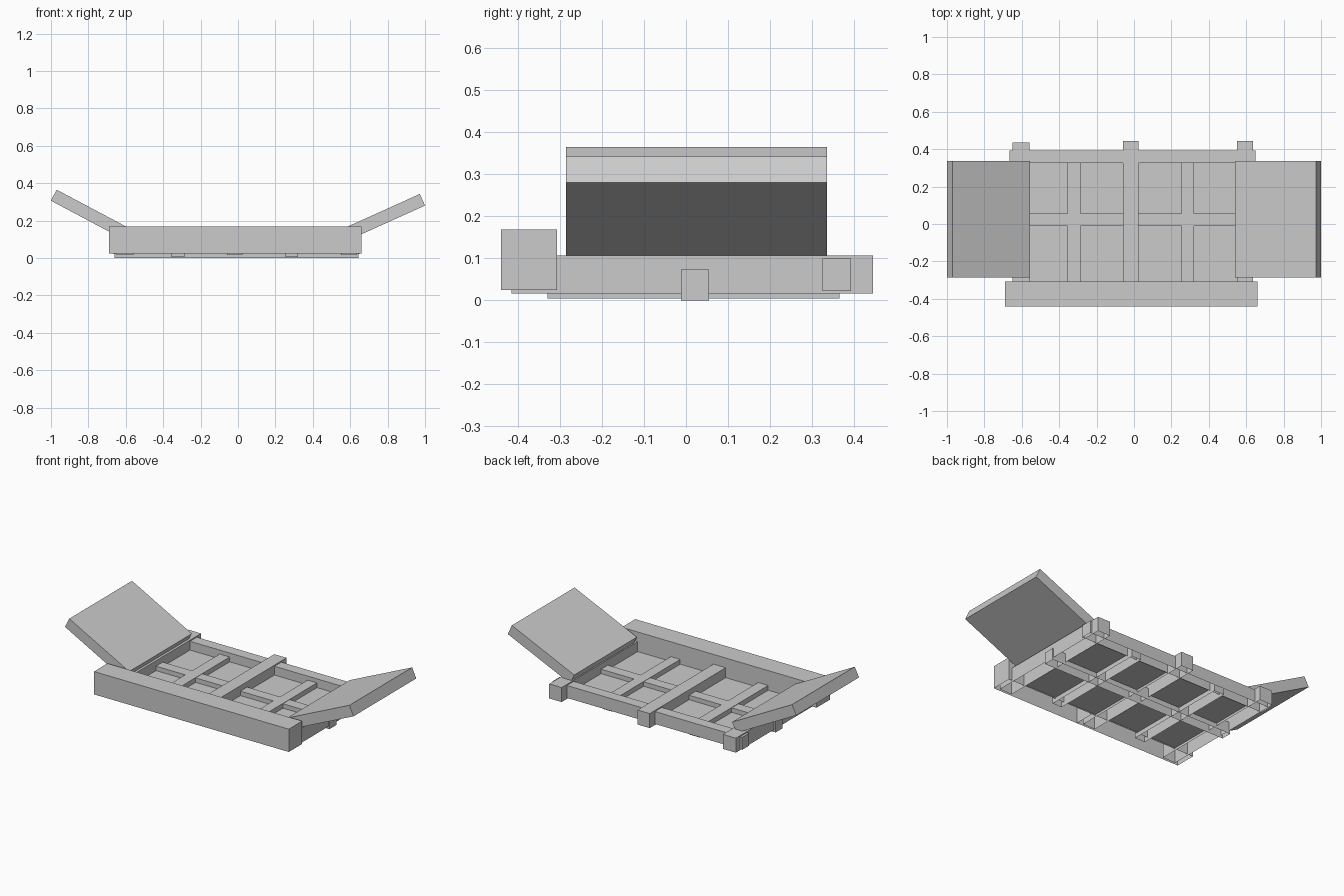
import bpy
import bmesh
from mathutils import Vector

cube = bpy.data.objects.get("Cube")
if cube:
    bpy.data.objects.remove(cube, do_unlink=True)

grey = bpy.data.materials.new("light_grey")
grey.use_nodes = True
grey.diffuse_color = (0.6, 0.6, 0.6, 1)
grey.node_tree.nodes["Principled BSDF"].inputs["Base Color"].default_value = (0.6, 0.6, 0.6, 1)


def finish(name, bm):
    mesh = bpy.data.meshes.new(name)
    bm.to_mesh(mesh)
    bm.free()
    mesh.materials.append(grey)
    obj = bpy.data.objects.new(name, mesh)
    bpy.context.collection.objects.link(obj)
    return obj


def box(name, xs, ys, zs, open_bottom=False):
    """Box from its extents, optionally a channel without a bottom."""
    lo, hi = Vector((xs[0], ys[0], zs[0])), Vector((xs[1], ys[1], zs[1]))
    bm = bmesh.new()
    bmesh.ops.create_cube(bm, size=1)
    for v in bm.verts:
        v.co = (lo + hi) / 2 + v.co * (hi - lo)
    bm.normal_update()
    if open_bottom:
        under = [f for f in bm.faces if f.normal.z < -0.9]
        bmesh.ops.delete(bm, geom=under, context="FACES_ONLY")
    return finish(name, bm)


def flap(name, profile, y0, y1):
    """Extrude a profile in the xz plane along y."""
    bm = bmesh.new()
    face = bm.faces.new([bm.verts.new((x, y0, z)) for x, z in profile])
    ext = bmesh.ops.extrude_face_region(bm, geom=[face])
    for v in ext["geom"]:
        if isinstance(v, bmesh.types.BMVert):
            v.co.y = y1
    bmesh.ops.recalc_face_normals(bm, faces=bm.faces)
    return finish(name, bm)


# Tall front beam in two halves, and the lower back beam
FRONT_Y, FRONT_Z = (-0.44, -0.307), (0.025, 0.168)
box("front_beam_right", (-0.69, 0.05), FRONT_Y, FRONT_Z, True)
box("front_beam_left", (0.05, 0.66), FRONT_Y, FRONT_Z, True)
box("back_beam", (-0.665, 0.65), (0.325, 0.393), (0.022, 0.1), True)

# Beams running front to back, with ends sticking out behind
for name, xs, y_end in (("right_beam", (-0.65, -0.56), 0.435),
                        ("centre_beam", (-0.06, 0.025), 0.445),
                        ("left_beam", (0.55, 0.637), 0.445)):
    box(name, xs, (-0.415, y_end), (0.016, 0.107), True)

# Lower slats crossing the bed
SLAT_X = ((-0.355, -0.285), (0.255, 0.32))
SLAT_Y = (-0.012, 0.055)
for name, xs in zip(("right_slat", "left_slat"), SLAT_X):
    box(name, xs, (-0.33, 0.365), (0.004, 0.075), True)
box("cross_slat", (-0.66, 0.643), SLAT_Y, (0, 0.073), True)

# Recessed floor panels between the slats
bays_x = ((-0.56, -0.355), (-0.285, -0.06), (0.025, 0.255), (0.32, 0.55))
bays_y = ((-0.307, SLAT_Y[0]), (SLAT_Y[1], 0.325))
for xs in bays_x:
    for ys in bays_y:
        box("floor_panel", xs, ys, (0.032, 0.045))

# Tilted side flaps
flap("right_flap", [(-0.97, 0.365), (-1, 0.306), (-0.587, 0.086), (-0.555, 0.145)], -0.285, 0.336)
flap("left_flap", [(0.972, 0.342), (1, 0.28), (0.568, 0.085), (0.54, 0.147)], -0.285, 0.336)
